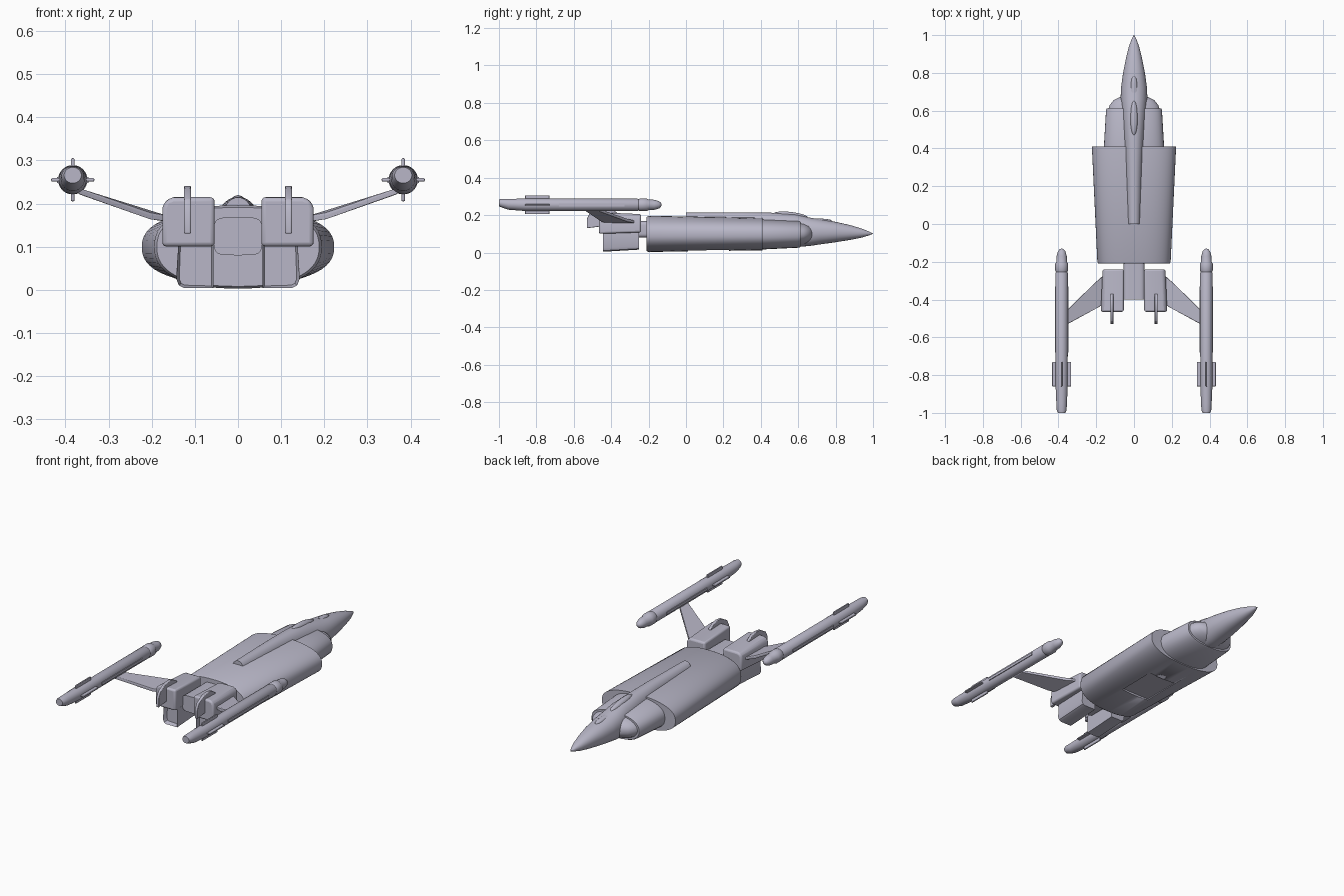
import bpy, bmesh, math
from mathutils import Vector

cube = bpy.data.objects.get("Cube")
if cube:
    bpy.data.objects.remove(cube, do_unlink=True)

grey = bpy.data.materials.new("lavender_grey")
COLOUR = (0.48, 0.47, 0.57, 1)
grey.diffuse_color = COLOUR
grey.use_nodes = True
grey.node_tree.nodes["Principled BSDF"].inputs["Base Color"].default_value = COLOUR


def finish(name, bm, bevel=0, angle=35, segments=3):
    bmesh.ops.recalc_face_normals(bm, faces=bm.faces)
    mesh = bpy.data.meshes.new(name)
    bm.to_mesh(mesh)
    bm.free()
    mesh.materials.append(grey)
    obj = bpy.data.objects.new(name, mesh)
    bpy.context.collection.objects.link(obj)
    if bevel:
        mod = obj.modifiers.new("round", "BEVEL")
        mod.width, mod.segments, mod.limit_method = bevel, segments, "ANGLE"
    bpy.ops.object.select_all(action="DESELECT")
    obj.select_set(True)
    bpy.context.view_layer.objects.active = obj
    bpy.ops.object.shade_smooth_by_angle(angle=math.radians(angle))
    return obj


def loft(name, sections, power=2, x=0, sides=40, angle=35):
    """Skin rounded sections given as (y, half width, bottom, top)."""
    bm = bmesh.new()
    rings = []
    for y, w, low, high in sections:
        ring = []
        for i in range(sides):
            a = math.tau * i / sides
            c, s = math.cos(a), math.sin(a)
            px = math.copysign(abs(c) ** (2 / power), c)
            pz = math.copysign(abs(s) ** (2 / power), s)
            ring.append(bm.verts.new((x + w * px, y, (low + high) / 2 + (high - low) / 2 * pz)))
        rings.append(ring)
    for a, b in zip(rings, rings[1:]):
        for i in range(sides):
            j = (i + 1) % sides
            bm.faces.new((a[i], a[j], b[j], b[i]))
    bm.faces.new(rings[0])
    bm.faces.new(rings[-1])
    return finish(name, bm, angle=angle)


def box(name, low, high, bevel=0):
    bm = bmesh.new()
    bmesh.ops.create_cube(bm, size=1)
    for v in bm.verts:
        v.co = [l + (h - l) * (c + 0.5) for l, h, c in zip(low, high, v.co)]
    return finish(name, bm, bevel)


def prism(name, outline, shift, bevel=0):
    """Extrude a planar outline along a vector."""
    bm = bmesh.new()
    face = bm.faces.new([bm.verts.new(p) for p in outline])
    out = bmesh.ops.extrude_face_region(bm, geom=[face])
    for v in out["geom"]:
        if isinstance(v, bmesh.types.BMVert):
            v.co += Vector(shift)
    return finish(name, bm, bevel)


# Main hull with a belly recess
hull = loft("main_hull", [(-0.21, 0.188, 0.008, 0.191), (-0.2, 0.194, 0.003, 0.196),
                          (0.41, 0.223, 0.012, 0.186)], 2.4, sides=56)
cutter = box("belly_cutter", (-0.085, 0.01, -0.05), (0.085, 0.23, 0.017))
cutter.hide_render = True
cutter.hide_viewport = True
cut = hull.modifiers.new("belly_recess", "BOOLEAN")
cut.object, cut.operation = cutter, "DIFFERENCE"

# Forward hull and rounded shoulders
loft("forward_hull", [(0.4, 0.16, 0.016, 0.178), (0.605, 0.148, 0.026, 0.17),
                      (0.612, 0.144, 0.03, 0.167)], 2.4)
loft("shoulders", [(0.6, 0.138, 0.035, 0.162), (0.63, 0.128, 0.042, 0.157),
                   (0.655, 0.108, 0.055, 0.148), (0.67, 0.078, 0.065, 0.135),
                   (0.69, 0.03, 0.08, 0.12)], 2.2)

# Spine running into the pointed nose
loft("spine_and_nose", [(0, 0.036, 0.1, 0.214), (0.3, 0.046, 0.1, 0.215),
                        (0.45, 0.055, 0.06, 0.213), (0.58, 0.066, 0.029, 0.206),
                        (0.66, 0.071, 0.035, 0.187), (0.72, 0.069, 0.044, 0.177),
                        (0.8, 0.058, 0.055, 0.164), (0.88, 0.042, 0.068, 0.146),
                        (0.94, 0.027, 0.08, 0.128), (0.98, 0.012, 0.092, 0.112),
                        (1, 0.001, 0.1, 0.102)], 2.15)
canopy_rows = []
for i in range(13):
    t = -math.cos(math.pi * i / 12)
    r = max(math.sqrt(max(1 - t * t, 0)), 0.02)
    z = 0.197 - 0.01 * t
    canopy_rows.append((0.56 + 0.092 * t, 0.02 * r, z - 0.02 * r, z + 0.02 * r))
loft("canopy", canopy_rows, sides=24)
loft("nose_sensor", [(0.695, 0.019, 0.14, 0.183), (0.745, 0.018, 0.14, 0.18),
                     (0.77, 0.013, 0.142, 0.176), (0.783, 0.003, 0.15, 0.168)], 2.5, sides=24)

# Rear neck
loft("rear_neck", [(-0.4, 0.056, 0.08, 0.168), (-0.2, 0.056, 0.08, 0.168)], 5)

for side, s in (("left", 1), ("right", -1)):
    # Engine block, with a rounded outer upper edge and front
    top = [(0.054, 0.1), (0.176, 0.1), (0.176, 0.19), (0.168, 0.208), (0.15, 0.215), (0.054, 0.215)]
    engine = prism(side + "_engine_block", [(s * x, -0.465, z) for x, z in top], (0, 0.225, 0))
    for v in engine.data.vertices:
        if v.co.y > -0.3:
            v.co.z = 0.15 + (v.co.z - 0.15) * 0.85
            v.co.x = s * (0.054 + (abs(v.co.x) - 0.054) * 0.92)
    mod = engine.modifiers.new("round", "BEVEL")
    mod.width, mod.segments, mod.limit_method = 0.01, 3, "ANGLE"

    # Lower thruster with an inset exhaust
    bm = bmesh.new()
    low = [(0.057, 0.11), (0.057, 0.004), (0.125, 0.004), (0.137, 0.01), (0.143, 0.025), (0.138, 0.11)]
    back = [bm.verts.new((s * x, -0.445, z)) for x, z in low]
    front = [bm.verts.new((s * x, -0.25, 0.012 + z * 0.9)) for x, z in low]
    exhaust = bm.faces.new(back)
    bm.faces.new(front)
    for i in range(len(low)):
        j = (i + 1) % len(low)
        bm.faces.new((back[i], back[j], front[j], front[i]))
    bmesh.ops.recalc_face_normals(bm, faces=bm.faces)
    bmesh.ops.inset_region(bm, faces=[exhaust], thickness=0.007)
    for v in exhaust.verts:
        v.co.y += 0.025
    finish(side + "_thruster", bm)

    # Upright tail fin
    fin = [(-0.53, 0.13), (-0.37, 0.15), (-0.37, 0.215), (-0.4, 0.235), (-0.43, 0.241),
           (-0.47, 0.236), (-0.515, 0.21), (-0.53, 0.18)]
    prism(side + "_tail_fin", [(s * 0.109, y, z) for y, z in fin], (s * 0.016, 0, 0), 0.003)

    # Swept pylon
    arm = [(0.16, -0.27, 0.157), (0.205, -0.31, 0.162), (0.37, -0.47, 0.222),
           (0.37, -0.54, 0.222), (0.205, -0.45, 0.162), (0.16, -0.425, 0.157)]
    prism(side + "_pylon", [(s * x, y, z) for x, y, z in arm], (0, 0, 0.014), 0.003)

    # Nacelle: rear spike, body, collar and nose cap
    cx, cz = s * 0.383, 0.255
    loft(side + "_nacelle", [(-1, 0.02, cz - 0.008, cz + 0.029), (-0.985, 0.026, cz - 0.014, cz + 0.031),
                             (-0.95, 0.028, cz - 0.026, cz + 0.032), (-0.86, 0.032, cz - 0.033, cz + 0.033),
                             (-0.26, 0.033, cz - 0.033, cz + 0.033), (-0.25, 0.028, cz - 0.028, cz + 0.028)],
         x=cx, sides=32, angle=30)
    profile = [(-0.255, 0.03), (-0.245, 0.034), (-0.21, 0.034), (-0.2, 0.028), (-0.17, 0.027),
               (-0.145, 0.02), (-0.134, 0.011), (-0.13, 0.001)]
    loft(side + "_nacelle_cap", [(y, r, cz - r, cz + r) for y, r in profile], x=cx, sides=32)

    # Four stabiliser vanes and the two side strips
    box(side + "_flat_vanes", (cx - 0.05, -0.86, cz - 0.004), (cx + 0.05, -0.73, cz + 0.004), 0.003)
    box(side + "_upright_vanes", (cx - 0.004, -0.86, cz - 0.05), (cx + 0.004, -0.73, cz + 0.05), 0.003)
    box(side + "_side_strips", (cx - 0.036, -0.68, cz - 0.008), (cx + 0.036, -0.33, cz + 0.006))
